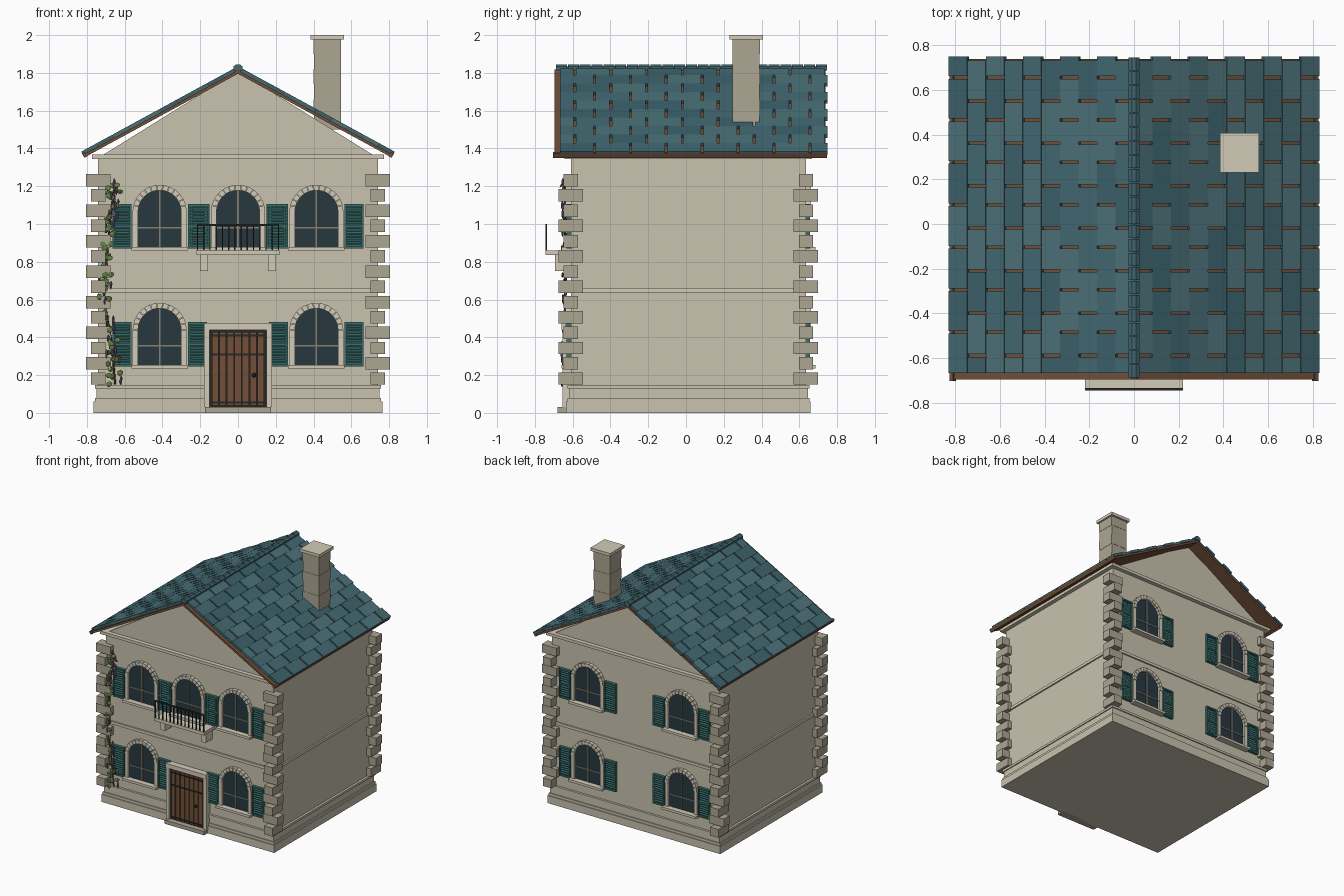
import bpy, bmesh, math, random
from mathutils import Matrix, Vector

if "Cube" in bpy.data.objects:
    bpy.data.objects.remove(bpy.data.objects["Cube"])

random.seed(4)
YC, HY, HX = 0.0125, 0.6225, 0.74      # wall centre / half sizes
MATS = {}
COL = dict(
    wall=(0.58, 0.54, 0.42), stone=(0.42, 0.38, 0.29), trim=(0.65, 0.60, 0.48),
    shutter=(0.04, 0.16, 0.15), glass=(0.02, 0.04, 0.05), wood=(0.17, 0.08, 0.04),
    iron=(0.02, 0.02, 0.02), muntin=(0.25, 0.22, 0.17), leaf=(0.12, 0.2, 0.06),
    flower=(0.16, 0.1, 0.24), tile1=(0.055, 0.14, 0.165), tile2=(0.07, 0.165, 0.19),
    tile3=(0.045, 0.12, 0.145))


def mat(key):
    if key not in MATS:
        MATS[key] = bpy.data.materials.new(key)
        MATS[key].diffuse_color = (*COL[key], 1)
    return MATS[key]


def finish(name, bm, *keys):
    bmesh.ops.recalc_face_normals(bm, faces=bm.faces)
    me = bpy.data.meshes.new(name)
    bm.to_mesh(me)
    bm.free()
    for k in keys:
        me.materials.append(mat(k))
    ob = bpy.data.objects.new(name, me)
    bpy.context.collection.objects.link(ob)
    return ob


def box(bm, c, size, rot=None, mi=0):
    m = Matrix.Translation(c) @ (rot or Matrix()) @ Matrix.Diagonal((*size, 1))
    for v in bmesh.ops.create_cube(bm, size=1, matrix=m)['verts']:
        for f in v.link_faces:
            f.material_index = mi


def span(bm, x, y, z):
    """Box from (min, max) ranges."""
    r = (x, y, z)
    box(bm, [(a + b) / 2 for a, b in r], [abs(b - a) for a, b in r])


def prism(bm, pts, y0, y1):
    """Extrude an xz profile along y."""
    f = bm.faces.new([bm.verts.new((x, y0, z)) for x, z in pts])
    g = bmesh.ops.extrude_face_region(bm, geom=[f])['geom']
    bmesh.ops.translate(bm, vec=(0, y1 - y0, 0),
                        verts=[v for v in g if isinstance(v, bmesh.types.BMVert)])


def ring(bm, e, z0, z1):
    """Slab standing proud of the walls by e."""
    span(bm, (-HX - e, HX + e), (YC - HY - e, YC + HY + e), (z0, z1))


# walls with gables
bm = bmesh.new()
prism(bm, [(-HX, 0.05), (HX, 0.05), (HX, 1.35), (0, 1.81), (-HX, 1.35)], YC - HY, YC + HY)
finish("walls", bm, "wall")

# plinth, string course, cornice
bm = bmesh.new()
ring(bm, 0.025, 0, 0.06)
ring(bm, 0.018, 0.06, 0.08)
ring(bm, 0.010, 0.08, 0.13)
ring(bm, 0.018, 0.13, 0.148)
finish("plinth", bm, "wall")
bm = bmesh.new()
ring(bm, 0.012, 0.638, 0.66)
finish("string_course", bm, "trim")
bm = bmesh.new()
ring(bm, 0.033, 1.345, 1.368)
finish("cornice", bm, "trim")

# corner quoins, alternating direction
bm = bmesh.new()
for sx in (-1, 1):
    for sy in (-1, 1):
        for i in range(14):
            a, b = (0.13, 0.075) if i % 2 else (0.075, 0.13)
            box(bm, (sx * HX, YC + sy * HY, 0.182 + 0.0808 * i), (a, b, 0.066))
finish("quoins", bm, "stone")

# arched windows with shutters: (x, sill z, side)
wins = [(x, z, s) for x in (-0.415, 0.415) for z in (0.25, 0.875) for s in (-1, 1)]
wins.append((0, 0.875, -1))
glass, frame, bars, shut = (bmesh.new() for _ in range(4))
R, RG, RISE = 0.143, 0.114, 0.19
for x, z, s in wins:
    Y = lambda d: YC + s * (HY + d)
    zc = z + RISE
    arc = [(x + RG * math.cos(math.pi * k / 16), zc + RG * math.sin(math.pi * k / 16))
           for k in range(17)]
    prism(glass, arc + [(x - RG, z), (x + RG, z)], Y(-0.02), Y(0.006))
    # voussoir ring, jambs and sill
    for k in range(13):
        a0, a1 = (math.pi * (k + t) / 13 for t in (0.04, 0.96))
        prism(frame, [(x + r * math.cos(a), zc + r * math.sin(a))
                      for r, a in ((RG, a0), (R, a0), (R, a1), (RG, a1))], Y(-0.01), Y(0.027))
    for t in (-1, 1):
        span(frame, (x + t * RG, x + t * R), (Y(-0.01), Y(0.022)), (z, zc))
    span(frame, (x - 0.15, x + 0.15), (Y(-0.01), Y(0.05)), (z - 0.015, z + 0.004))
    # glazing bars
    span(bars, (x - 0.004, x + 0.004), (Y(0), Y(0.012)), (z, zc + RG))
    span(bars, (x - RG, x + RG), (Y(0), Y(0.012)), (z + 0.101, z + 0.109))
    # louvred shutters
    for t in (-1, 1):
        cx = x + t * 0.2
        span(shut, (cx - 0.046, cx + 0.046), (Y(-0.01), Y(0.010)), (z, z + 0.225))
        for e in (-1, 1):
            span(shut, (cx + e * 0.05, cx + e * 0.040), (Y(0), Y(0.022)), (z - 0.005, z + 0.23))
        for zz in (z + 0.001, z + 0.112, z + 0.224):
            box(shut, (cx, Y(0.010), zz), (0.085, 0.024, 0.012))
        for k in range(12):
            box(shut, (cx, Y(0.012), z + 0.02 + 0.017 * k), (0.08, 0.014, 0.006),
                Matrix.Rotation(s * -0.6, 4, 'X'))
finish("window_glass", glass, "glass")
finish("window_surrounds", frame, "trim")
finish("glazing_bars", bars, "muntin")
finish("shutters", shut, "shutter")

# door
F = YC - HY
bm = bmesh.new()
for t in (-1, 1):
    span(bm, (t * 0.15, t * 0.18), (F - 0.045, F), (0.03, 0.44))
span(bm, (-0.18, 0.18), (F - 0.05, F), (0.44, 0.475))
finish("door_surround", bm, "trim")
bm = bmesh.new()
span(bm, (-0.175, 0.175), (F - 0.07, F), (0, 0.03))
finish("door_step", bm, "stone")
bm = bmesh.new()
span(bm, (-0.15, 0.15), (F - 0.027, F), (0.03, 0.44))
for z in (0.055, 0.31, 0.41):
    box(bm, (0, F - 0.036, z), (0.27, 0.012, 0.01))
bmesh.ops.create_uvsphere(bm, u_segments=8, v_segments=6, radius=0.012,
                          matrix=Matrix.Translation((0.085, F - 0.045, 0.2)))
finish("door_ironwork", bm, "iron")
bm = bmesh.new()
for k in range(7):
    box(bm, (-0.12 + 0.04 * k, F - 0.03, 0.233), (0.035, 0.014, 0.39))
finish("door_planks", bm, "wood")

# balcony
bm = bmesh.new()
span(bm, (-0.22, 0.22), (-0.745, F), (0.835, 0.86))
for t in (-1, 1):
    box(bm, (t * 0.18, F - 0.04, 0.793), (0.04, 0.085, 0.086))
finish("balcony_slab", bm, "trim")
bm = bmesh.new()
for k in range(14):
    box(bm, (-0.214 + 0.428 * k / 13, -0.74, 0.925), (0.007, 0.007, 0.14))
box(bm, (0, -0.74, 0.995), (0.436, 0.01, 0.01))
finish("balcony_railing", bm, "iron")

# roof: boarding, tiles, ridge caps
APEX, ANG = Vector((0, 0, 1.835)), math.atan2(0.452, 0.83)
LEN, ROWS, Y0, Y1 = 0.83 / math.cos(ANG), 10, -0.69, 0.75
boards, tiles = bmesh.new(), bmesh.new()
for s in (-1, 1):
    rot = Matrix.Rotation(s * ANG, 4, 'Y')
    at = lambda t, y, h: APEX + rot @ Vector((s * t, y, h))
    box(boards, at(LEN / 2, 0.022, -0.027), (LEN, 1.435, 0.016), rot)
    box(boards, at(LEN - 0.008, 0.022, -0.024), (0.018, 1.45, 0.026), rot)
    w = LEN / ROWS
    for r in range(ROWS):
        lo, hi = (Y0, Y1) if r % 2 else (Y0 + 0.022, Y1 - 0.018)
        top = 0.84 if r % 2 else 0.735
        for k in range(9):
            b, a = min(top - 0.19 * k, hi), max(top - 0.19 * (k + 1) + 0.012, lo)
            if b - a > 0.02:
                box(tiles, at(w * (r + 0.5), (a + b) / 2, -0.01),
                    (w - 0.001, b - a, 0.02), rot, random.randrange(3))
finish("roof_boards", boards, "wood")
finish("roof_tiles", tiles, "tile1", "tile2", "tile3")
bm = bmesh.new()
for k in range(23):
    y = Y0 + 0.0625 * (k + 0.5)
    prism(bm, [(-0.024, 1.812), (0.024, 1.812), (0.024, 1.834), (0.01, 1.845),
               (-0.01, 1.845), (-0.024, 1.834)], y - 0.029, y + 0.029)
finish("ridge_caps", bm, "tile1")

# chimney
bm = bmesh.new()
for k in range(6):
    e = 0.146 if k % 2 else 0.142
    span(bm, (0.473 - e / 2, 0.473 + e / 2), (0.318 - e / 2, 0.318 + e / 2),
         (1.5 + 0.08 * k, 1.58 + 0.08 * k))
finish("chimney", bm, "stone")
bm = bmesh.new()
span(bm, (0.385, 0.56), (0.23, 0.408), (1.976, 2.0))
finish("chimney_cap", bm, "trim")

# climbing vine: stem, leaves, hanging blossoms
path = [(-0.65, 0.15), (-0.67, 0.38), (-0.71, 0.6), (-0.695, 0.8), (-0.68, 1.0), (-0.65, 1.22)]
cu = bpy.data.curves.new("vine_stem", 'CURVE')
cu.dimensions, cu.bevel_depth, cu.bevel_resolution = '3D', 0.005, 0
sp = cu.splines.new('POLY')
sp.points.add(len(path) - 1)
for p, (x, z) in zip(sp.points, path):
    p.co = (x, F - 0.03, z, 1)
cu.materials.append(mat("wood"))
bpy.context.collection.objects.link(bpy.data.objects.new("vine_stem", cu))
leaves, blooms = bmesh.new(), bmesh.new()
for i in range(95):
    u = random.random() * 4.999
    k = int(u)
    (xa, za), (xb, zb) = path[k], path[k + 1]
    x = xa + (xb - xa) * (u - k) + random.uniform(-0.035, 0.035)
    z = za + (zb - za) * (u - k)
    loc = Matrix.Translation((x, F - random.uniform(0.02, 0.05), z))
    spin = Matrix.Rotation(random.uniform(-0.7, 0.7), 4, random.choice('XYZ'))
    if i % 3:
        bmesh.ops.create_icosphere(leaves, subdivisions=1, radius=0.018,
                                   matrix=loc @ spin @ Matrix.Diagonal((1, 0.3, 0.9, 1)))
    else:
        bmesh.ops.create_icosphere(blooms, subdivisions=1, radius=0.01,
                                   matrix=loc @ Matrix.Diagonal((0.8, 0.8, 2.6, 1)))
finish("vine_leaves", leaves, "leaf")
finish("vine_blossoms", blooms, "flower")

for m in bpy.data.materials:
    if m.users and not m.is_grease_pencil:
        m.use_nodes = True
        m.node_tree.nodes["Principled BSDF"].inputs["Base Color"].default_value = m.diffuse_color
